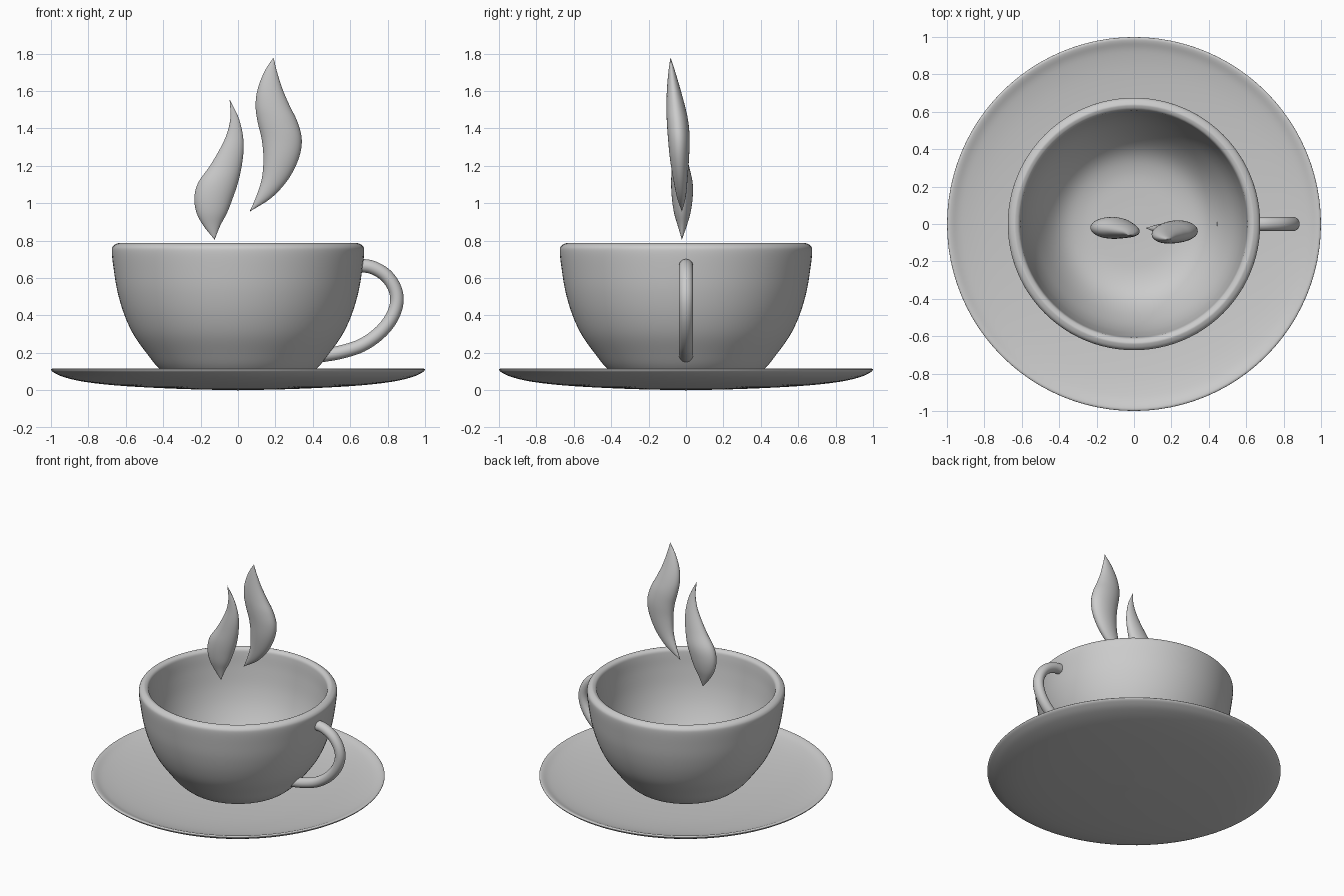
import bpy, bmesh, math
from mathutils import Vector

if "Cube" in bpy.data.objects:
    bpy.data.objects.remove(bpy.data.objects["Cube"])


def smooth_path(pts, steps=6):
    """Catmull-Rom curve through points of any dimension."""
    p = [Vector(q) for q in pts]
    p = [p[0] * 2 - p[1]] + p + [p[-1] * 2 - p[-2]]
    out = []
    for i in range(1, len(p) - 2):
        a, b, c, d = p[i - 1:i + 3]
        for k in range(steps):
            t = k / steps
            out.append(0.5 * (2 * b + (c - a) * t + (2 * a - 5 * b + 4 * c - d) * t * t
                              + (3 * b - a - 3 * c + d) * t ** 3))
    return out + [p[-2]]


def skin(name, rings, angle=50):
    """Bridge a list of closed rings, weld collapsed ones and cap open ends."""
    bm = bmesh.new()
    rows = [[bm.verts.new(co) for co in ring] for ring in rings]
    n = len(rows[0])
    for a, b in zip(rows, rows[1:]):
        for i in range(n):
            j = (i + 1) % n
            bm.faces.new((a[i], a[j], b[j], b[i]))
    bmesh.ops.remove_doubles(bm, verts=bm.verts, dist=1e-5)
    bmesh.ops.holes_fill(bm, edges=[e for e in bm.edges if e.is_boundary], sides=0)
    bmesh.ops.recalc_face_normals(bm, faces=bm.faces)
    mesh = bpy.data.meshes.new(name)
    bm.to_mesh(mesh)
    bm.free()
    ob = bpy.data.objects.new(name, mesh)
    bpy.context.collection.objects.link(ob)
    bpy.ops.object.select_all(action='DESELECT')
    ob.select_set(True)
    bpy.context.view_layer.objects.active = ob
    bpy.ops.object.shade_smooth_by_angle(angle=math.radians(angle))
    return ob


def circle(n):
    return [(math.cos(2 * math.pi * i / n), math.sin(2 * math.pi * i / n)) for i in range(n)]


def lathe(name, profile, n=96):
    return skin(name, [[(max(r, 0) * c, max(r, 0) * s, z) for c, s in circle(n)]
                       for r, z in smooth_path(profile, 5)])


# Shallow dished saucer
lathe("saucer", [(0, 0), (0.3, 0.007), (0.6, 0.022), (0.8, 0.042), (0.92, 0.067),
                 (0.98, 0.092), (0.999, 0.108), (0.993, 0.116), (0.975, 0.114),
                 (0.92, 0.094), (0.8, 0.072), (0.6, 0.052), (0.3, 0.037), (0, 0.033)])

# Bowl-shaped cup with a thick rounded rim
lathe("cup", [(0, 0.04), (0.2, 0.04), (0.33, 0.052), (0.42, 0.115), (0.49, 0.2),
              (0.56, 0.3), (0.61, 0.41), (0.645, 0.53), (0.665, 0.65), (0.675, 0.74),
              (0.668, 0.77), (0.645, 0.785), (0.63, 0.785), (0.612, 0.772), (0.605, 0.74),
              (0.595, 0.64), (0.572, 0.5), (0.53, 0.37), (0.46, 0.24), (0.38, 0.155),
              (0.28, 0.115), (0.15, 0.105), (0, 0.103)])

# Round tube handle in the xz plane
path = smooth_path([(0.635, 0.668), (0.715, 0.658), (0.79, 0.615), (0.838, 0.545),
                    (0.849, 0.47), (0.82, 0.385), (0.755, 0.305), (0.66, 0.24),
                    (0.55, 0.204), (0.45, 0.186)])
rings = []
for i, p in enumerate(path):
    t = (path[min(i + 1, len(path) - 1)] - path[max(i - 1, 0)]).normalized()
    rings.append([(p.x - t.y * c * 0.036, s * 0.038, p.y + t.x * c * 0.036)
                  for c, s in circle(24)])
skin("handle", rings)


# Steam wisps: rows of left x, right x, centre y, height
def wisp(name, rows):
    rings = []
    for l, r, y, z in smooth_path(rows, 5):
        mid, half = (l + r) / 2, max((r - l) / 2, 0)
        rings.append([(mid + half * c, y + half * 0.54 * s, z) for c, s in circle(32)])
    skin(name, rings)


wisp("steam_short", [(-0.125, -0.125, -0.022, 0.805), (-0.185, -0.095, -0.02, 0.88),
                     (-0.222, -0.058, -0.02, 0.95), (-0.233, -0.027, -0.02, 1.03),
                     (-0.213, 0.0, -0.022, 1.11), (-0.15, 0.02, -0.03, 1.2),
                     (-0.097, 0.03, -0.038, 1.29), (-0.06, 0.025, -0.045, 1.37),
                     (-0.04, 0.002, -0.055, 1.46), (-0.045, -0.045, -0.065, 1.555)])

wisp("steam_tall", [(0.062, 0.062, -0.022, 0.955), (0.095, 0.18, -0.025, 1.03),
                    (0.127, 0.27, -0.03, 1.13), (0.136, 0.325, -0.035, 1.24),
                    (0.127, 0.341, -0.038, 1.34), (0.105, 0.318, -0.045, 1.435),
                    (0.094, 0.277, -0.055, 1.52), (0.105, 0.238, -0.066, 1.61),
                    (0.142, 0.208, -0.076, 1.705), (0.19, 0.19, -0.083, 1.78)])
